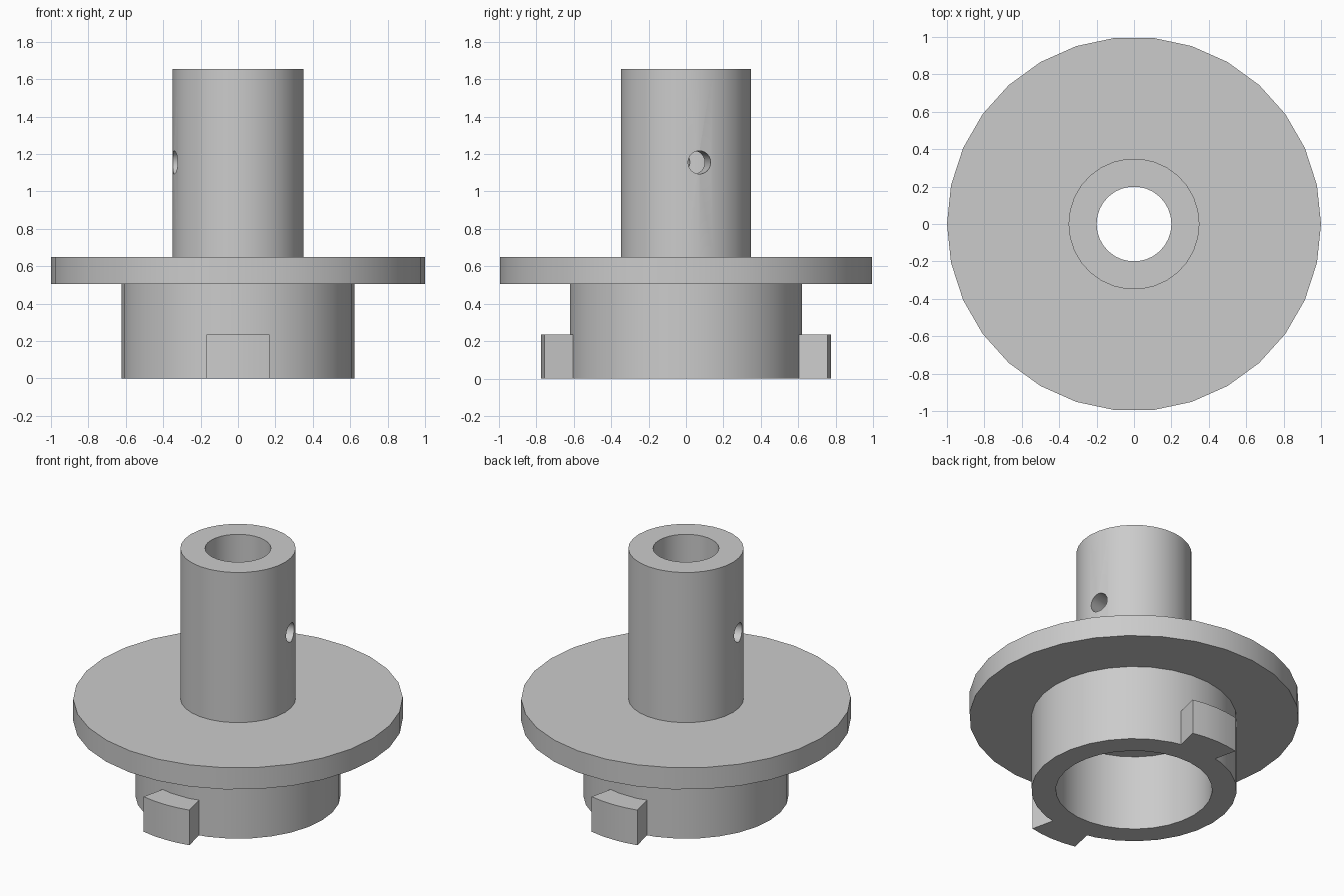
import bpy
import bmesh
from math import cos, sin, pi, radians
from mathutils import Matrix

cube = bpy.data.objects.get("Cube")
if cube:
    bpy.data.objects.remove(cube, do_unlink=True)

SEGMENTS = 30
HUB_R, TAB_R, TAB_H = 0.623, 0.775, 0.235

grey = bpy.data.materials.new("plain grey")
grey.use_nodes = True
colour = (0.6, 0.6, 0.6, 1)
grey.diffuse_color = colour
grey.node_tree.nodes["Principled BSDF"].inputs["Base Color"].default_value = colour


def make_object(name, bm):
    bmesh.ops.recalc_face_normals(bm, faces=bm.faces[:])
    mesh = bpy.data.meshes.new(name)
    bm.to_mesh(mesh)
    bm.free()
    mesh.materials.append(grey)
    obj = bpy.data.objects.new(name, mesh)
    bpy.context.collection.objects.link(obj)
    return obj


def activate(obj):
    bpy.ops.object.select_all(action='DESELECT')
    obj.select_set(True)
    bpy.context.view_layer.objects.active = obj


def revolve(name, profile):
    """Turn a closed (radius, height) outline around the z axis."""
    bm = bmesh.new()
    rings = []
    for i in range(SEGMENTS):
        a = 2 * pi * i / SEGMENTS
        rings.append([bm.verts.new((r * cos(a), r * sin(a), z)) for r, z in profile])
    n = len(profile)
    for i in range(SEGMENTS):
        p, q = rings[i], rings[(i + 1) % SEGMENTS]
        for j in range(n):
            k = (j + 1) % n
            bm.faces.new((p[j], q[j], q[k], p[k]))
    return make_object(name, bm)


def make_tab(name, centre, half_angle=radians(12.6), steps=4):
    """Radial block on the hub rim with a curved outer face."""
    bm = bmesh.new()
    angles = [centre + half_angle * (2 * i / steps - 1) for i in range(steps + 1)]
    outline = [(TAB_R, a) for a in angles] + [(HUB_R - 0.01, a) for a in reversed(angles)]
    base = bm.faces.new([bm.verts.new((r * cos(a), r * sin(a), 0)) for r, a in outline])
    top = bmesh.ops.extrude_face_region(bm, geom=[base])
    bmesh.ops.translate(bm, vec=(0, 0, TAB_H),
                        verts=[v for v in top["geom"] if isinstance(v, bmesh.types.BMVert)])
    return make_object(name, bm)


# Hollow shaft, flange and open hub in one turned body
body = revolve("flanged_body", [
    (0.2, 1.655), (0.35, 1.655), (0.35, 0.65), (1, 0.65), (1, 0.505),
    (HUB_R, 0.505), (HUB_R, 0), (0.475, 0), (0.475, 0.505), (0.2, 0.505)])

# Cross hole through both shaft walls
bm = bmesh.new()
bmesh.ops.create_cone(bm, cap_ends=True, segments=24, radius1=0.062, radius2=0.062, depth=1,
                      matrix=Matrix.Translation((0, 0, 1.155))
                      @ Matrix.Rotation(radians(12), 4, 'Z')
                      @ Matrix.Rotation(radians(90), 4, 'Y'))
cutter = make_object("hole_cutter", bm)
cutter.hide_render = True
cut = body.modifiers.new("cross_hole", 'BOOLEAN')
cut.operation = 'DIFFERENCE'
cut.solver = 'EXACT'
cut.object = cutter
activate(body)
bpy.ops.object.modifier_apply(modifier=cut.name)
bpy.data.objects.remove(cutter, do_unlink=True)

# Locking tabs at the front and back of the hub
tabs = [make_tab("front_tab", -pi / 2), make_tab("back_tab", pi / 2)]

for obj in [body] + tabs:
    activate(obj)
    bpy.ops.object.shade_smooth_by_angle(angle=radians(30))
